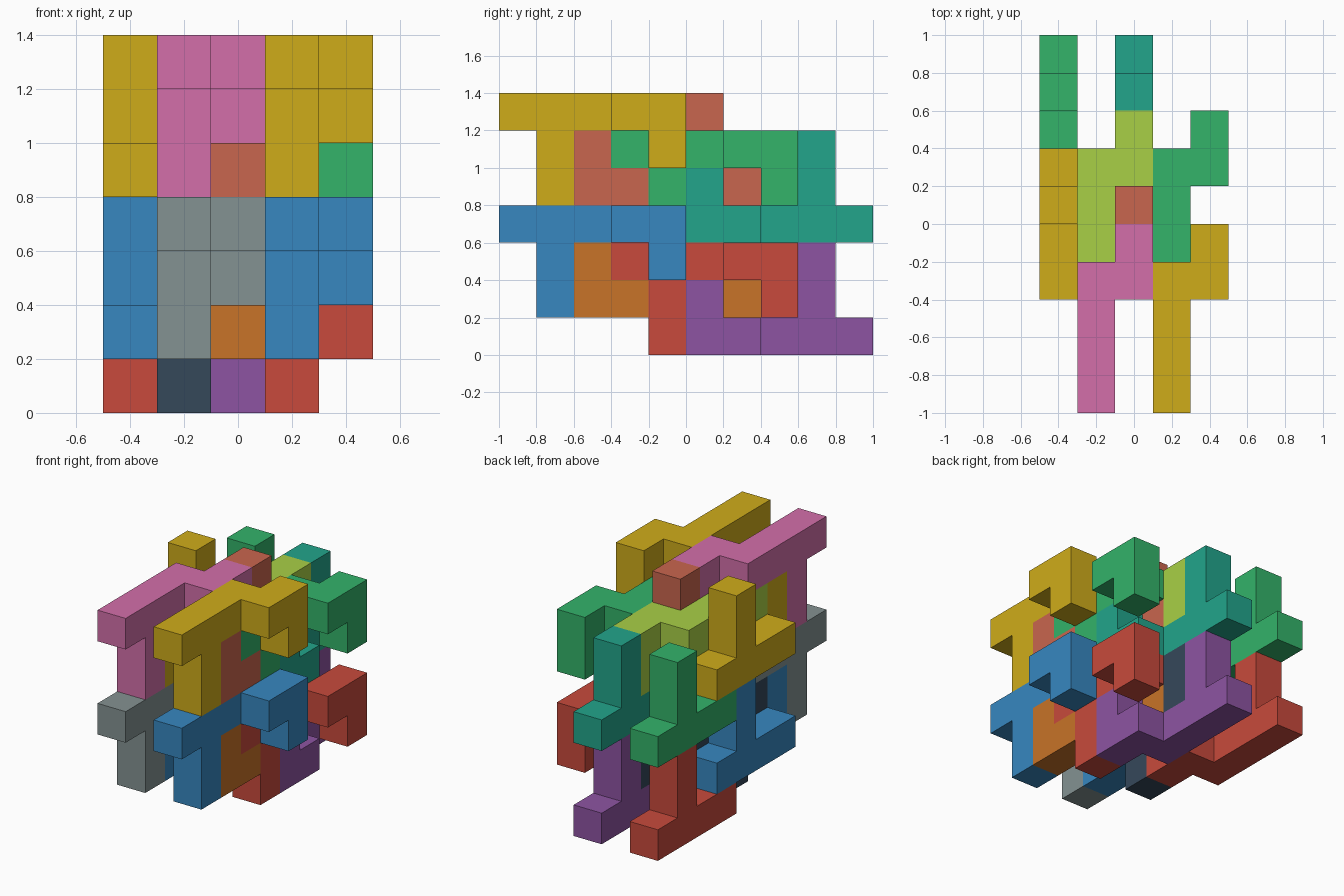
import bpy, bmesh
from mathutils import Vector

if "Cube" in bpy.data.objects:
    bpy.data.objects.remove(bpy.data.objects["Cube"])

U = 0.2  # edge of one unit cube

# One nine-cube puzzle piece: a bar, a two-cube leg and a hooked arm
PIECE = ([(0, j, 0) for j in range(4)] + [(0, 1, -1), (0, 1, -2)]
         + [(1, 3, 0), (1, 4, 0), (1, 4, -1)])

COLOURS = {
    "yellow": "CFAC1A", "pink": "D36FAA", "coral": "C9664E",
    "green": "33B36A", "lime": "A9D046", "teal": "22A58B",
    "blue": "3787C0", "grey": "849292", "orange": "C87328",
    "red": "C84A3C", "navy": "35485A", "purple": "8D54A2",
}


def linear(c):
    return c / 12.92 if c <= 0.04045 else ((c + 0.055) / 1.055) ** 2.4


def material(name):
    mat = bpy.data.materials.get(name)
    if not mat:
        mat = bpy.data.materials.new(name)
        h = COLOURS[name]
        mat.diffuse_color = [linear(int(h[n:n + 2], 16) / 255) for n in (0, 2, 4)] + [1]
        mat.use_nodes = True
        mat.node_tree.nodes["Principled BSDF"].inputs["Base Color"].default_value = mat.diffuse_color
    return mat


def build_piece(name, origin, sign, colour):
    """Skin the piece's cubes; sign -1 turns it half round the x axis."""
    cells = {(origin[0] + i, origin[1] + sign * j, origin[2] + sign * k)
             for i, j, k in PIECE}
    bm = bmesh.new()
    for cell in cells:
        centre = Vector(cell) + Vector((0.5, 0.5, 0.5))
        for axis in range(3):
            for s in (-1, 1):
                n = Vector((0, 0, 0))
                n[axis] = s
                if tuple(int(a + b) for a, b in zip(cell, n)) in cells:
                    continue
                u = Vector((0, 0, 0))
                u[(axis + 1) % 3] = 0.5
                v = n.cross(u)
                corners = [centre + n / 2 + a * u + b * v
                           for a, b in ((-1, -1), (1, -1), (1, 1), (-1, 1))]
                bm.faces.new([bm.verts.new((p - Vector((2.5, 5, 0))) * U) for p in corners])
    bmesh.ops.remove_doubles(bm, verts=bm.verts, dist=0.001)
    bmesh.ops.dissolve_limit(bm, angle_limit=0.01, verts=bm.verts, edges=bm.edges)
    mesh = bpy.data.meshes.new(name)
    bm.to_mesh(mesh)
    bm.free()
    mesh.materials.append(material(colour))
    bpy.context.collection.objects.link(bpy.data.objects.new(name, mesh))


# Each row: colours of right upright, left upright, right flipped, left flipped
ROWS = [
    ("upper_front", 0, 6, ("yellow", "pink", "coral", "yellow")),
    ("upper_back", 3, 5, ("green", "lime", "teal", "green")),
    ("lower_front", 0, 3, ("blue", "grey", "orange", "blue")),
    ("lower_back", 3, 2, ("red", "navy", "purple", "red")),
]
for row, j, k, cols in ROWS:
    build_piece(row + "_right_upright_piece", (3, j, k), 1, cols[0])
    build_piece(row + "_left_upright_piece", (1, j, k), 1, cols[1])
    build_piece(row + "_right_flipped_piece", (2, j + 6, k - 2), -1, cols[2])
    build_piece(row + "_left_flipped_piece", (0, j + 6, k - 2), -1, cols[3])
